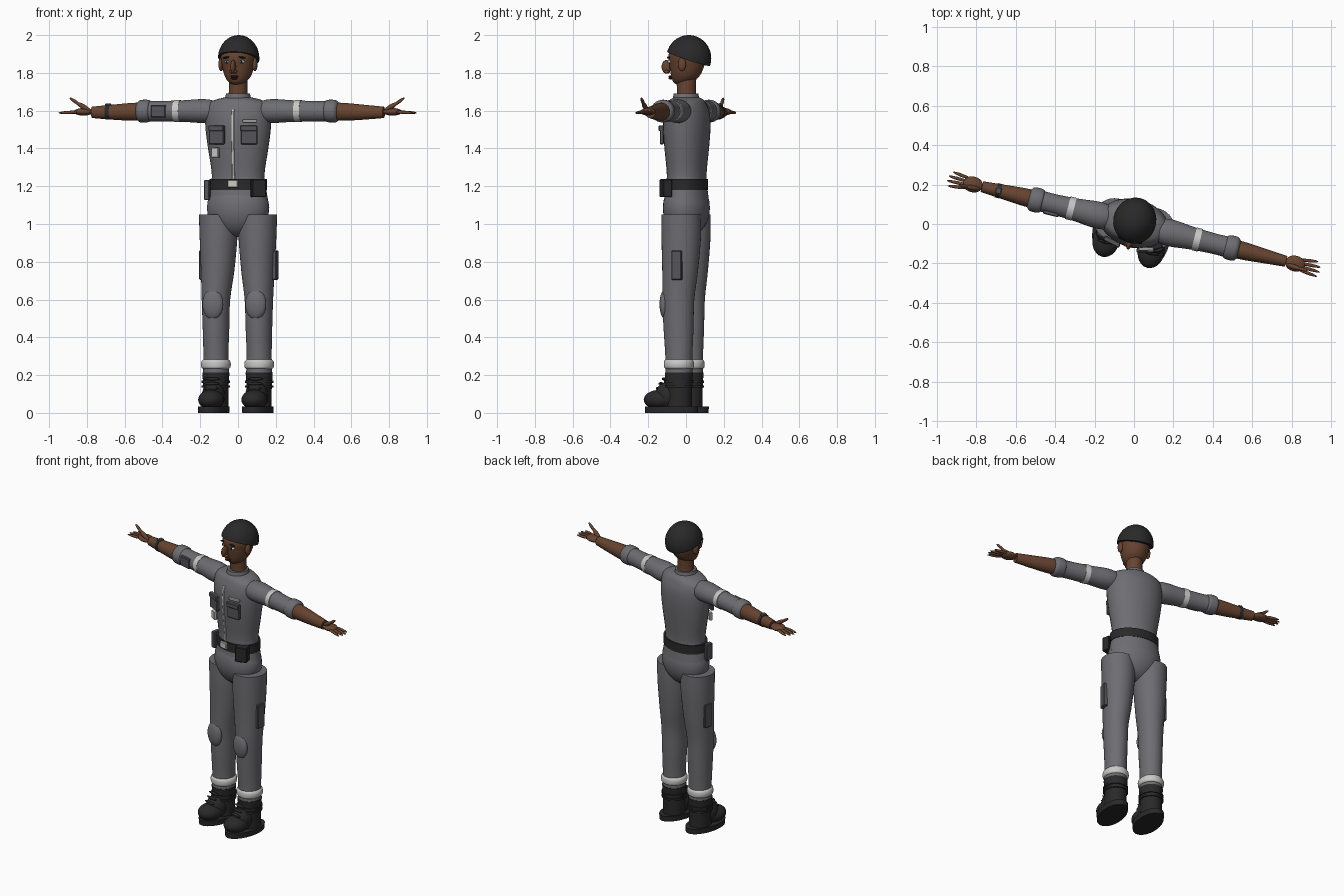
import bpy, bmesh, math
from mathutils import Matrix, Vector

if "Cube" in bpy.data.objects:
    bpy.data.objects.remove(bpy.data.objects["Cube"])

TURN = Matrix.Rotation(math.radians(-13.8), 4, 'Z')  # whole figure is turned slightly


def material(name, r, g, b):
    m = bpy.data.materials.new(name)
    m.use_nodes = True
    m.diffuse_color = (r, g, b, 1)
    bsdf = next(n for n in m.node_tree.nodes if n.type == 'BSDF_PRINCIPLED')
    bsdf.inputs["Base Color"].default_value = (r, g, b, 1)
    return m


GREY = material("uniform grey", .155, .155, .17)
POCKET = material("pocket grey", .09, .09, .1)
SKIN = material("brown skin", .135, .057, .03)
BLACK = material("boot black", .022, .022, .023)
LIGHT = material("reflective light grey", .58, .58, .56)
EYE = material("eye white", .5, .58, .6)
LIP = material("lip brown", .06, .014, .01)
HAIR = material("brow black", .008, .006, .005)


def finish(name, bm, mat, matrix=Matrix(), angle=40):
    bmesh.ops.recalc_face_normals(bm, faces=bm.faces)
    me = bpy.data.meshes.new(name)
    bm.to_mesh(me)
    bm.free()
    me.materials.append(mat)
    ob = bpy.data.objects.new(name, me)
    bpy.context.scene.collection.objects.link(ob)
    ob.matrix_world = TURN @ matrix
    bpy.ops.object.select_all(action='DESELECT')
    ob.select_set(True)
    bpy.context.view_layer.objects.active = ob
    bpy.ops.object.shade_smooth_by_angle(angle=math.radians(angle))
    return ob


def spline(rings, steps):
    """Smoothly fill in extra cross-sections between the given ones."""
    p = [Vector(r) for r in rings]
    out = []
    for i in range(len(p) - 1):
        a, b, c, d = p[max(i - 1, 0)], p[i], p[i + 1], p[min(i + 2, len(p) - 1)]
        for k in range(steps):
            t = k / steps
            out.append(b + (c - a) * (t / 2) + (a * 2 - b * 5 + c * 4 - d) * (t * t / 2)
                       + (b * 3 - a - c * 3 + d) * (t ** 3 / 2))
    return out + [p[-1]]


def loft(name, rings, mat, axis='Z', side=1, steps=4, seg=32):
    """Rings are (position along axis, two centre offsets, two radii)."""
    bm = bmesh.new()
    loops = []
    for t, a, b, ra, rb in spline(rings, steps):
        loop = []
        for k in range(seg):
            w = math.tau * k / seg
            p, q = a + ra * math.cos(w), b + rb * math.sin(w)
            x, y, z = (p, q, t) if axis == 'Z' else (t, p, q)
            loop.append(bm.verts.new((x * side, y, z)))
        loops.append(loop)
    for lo, hi in zip(loops, loops[1:]):
        for k in range(seg):
            n = (k + 1) % seg
            bm.faces.new((lo[k], lo[n], hi[n], hi[k]))
    bm.faces.new(loops[0])
    bm.faces.new(loops[-1])
    return finish(name, bm, mat)


def ball(name, pos, radii, mat, rot=Matrix()):
    bm = bmesh.new()
    bmesh.ops.create_uvsphere(bm, u_segments=24, v_segments=14, radius=1)
    return finish(name, bm, mat, Matrix.Translation(pos) @ rot @ Matrix.Diagonal((*radii, 1)))


def box(name, pos, size, mat, turn=0, bevel=.004):
    bm = bmesh.new()
    bmesh.ops.create_cube(bm, size=1, matrix=Matrix.Diagonal((*size, 1)))
    bmesh.ops.bevel(bm, geom=bm.edges[:], offset=bevel, segments=1, affect='EDGES')
    return finish(name, bm, mat, Matrix.Translation(pos) @ Matrix.Rotation(turn, 4, 'Z'), 25)


def rod(name, start, end, r, mat):
    a, b = Vector(start), Vector(end)
    rot = (b - a).to_track_quat('Z', 'Y').to_matrix().to_4x4()
    return ball(name, (a + b) / 2, (r, r, (b - a).length / 2), mat, rot)


# Torso, collar, pelvis
TORSO = [(1.1, .165, .118), (1.2, .148, .106), (1.27, .142, .103), (1.4, .162, .115), (1.5, .175, .122),
         (1.58, .178, .118), (1.635, .165, .1), (1.66, .115, .085), (1.672, .06, .06)]
loft("torso", [(z, 0, .004, a, b) for z, a, b in TORSO], GREY)
ball("pelvis", (0, .002, 1.085), (.168, .122, .155), GREY)
loft("collar", [(1.645, 0, 0, .072, .073), (1.665, 0, 0, .069, .07), (1.69, 0, 0, .063, .065)], GREY)
loft("zip", [(z, 0, .003 - b, .007, .005) for z, a, b in TORSO[1:6]] + [(1.605, 0, -.107, .007, .005)],
     LIGHT, seg=8)

# Belt with buckle and pouches
loft("belt", [(z, 0, .003, .155, .112) for z in (1.18, 1.237)], BLACK, steps=1)
box("buckle", (0, -.113, 1.213), (.056, .016, .042), LIGHT)
box("left_pouch", (.128, -.078, 1.19), (.075, .05, .095), BLACK, .5)
box("right_pouch", (-.155, -.04, 1.18), (.03, .05, .108), POCKET)

# Chest pockets and badges
for side, label in ((1, "left"), (-1, "right")):
    box(label + "_chest_pocket", (.088 * side, -.11, 1.472), (.088, .02, .1), POCKET, .22 * side)
    box(label + "_pocket_flap", (.088 * side, -.118, 1.507), (.09, .018, .03), POCKET, .22 * side)
box("name_strip", (.09, -.108, 1.545), (.075, .014, .014), LIGHT, .25, .002)
box("radio_badge", (-.097, -.105, 1.378), (.042, .018, .052), LIGHT, -.3, .002)

# Neck and head
loft("neck", [(1.65, 0, .004, .053, .053), (1.71, 0, .002, .049, .05), (1.8, 0, .002, .05, .055)], SKIN)
loft("head", [(1.737, 0, -.022, .02, .025), (1.752, 0, -.018, .046, .05), (1.785, 0, -.003, .07, .076),
              (1.84, 0, .005, .086, .093), (1.9, 0, .008, .092, .1), (1.96, 0, .012, .06, .07)], SKIN)
ball("nose", (0, -.107, 1.832), (.013, .026, .036), SKIN)
for dx in (-.012, .012):
    ball("nostril", (dx, -.103, 1.806), (.009, .014, .009), SKIN)
ball("upper_lip", (0, -.082, 1.781), (.022, .014, .006), LIP)
ball("lower_lip", (0, -.082, 1.771), (.018, .014, .006), LIP)
for side, label in ((1, "left"), (-1, "right")):
    ball(label + "_eye", (.04 * side, -.077, 1.859), (.015, .012, .009), EYE)
    ball(label + "_iris", (.04 * side, -.086, 1.859), (.006, .005, .007), HAIR)
    ball(label + "_brow", (.041 * side, -.083, 1.882), (.022, .009, .005), HAIR,
         Matrix.Rotation(.2 * side, 4, 'Y'))
    ball(label + "_ear", (.092 * side, 0, 1.845), (.014, .022, .036), SKIN)

# Cap: dome cut by a plane that drops toward the back
bm = bmesh.new()
bmesh.ops.create_uvsphere(bm, u_segments=40, v_segments=24, radius=1,
                          matrix=Matrix.Translation((0, .015, 1.877)) @ Matrix.Diagonal((.109, .12, .123, 1)))
bmesh.ops.bisect_plane(bm, geom=bm.verts[:] + bm.edges[:] + bm.faces[:], clear_inner=True,
                       plane_co=(0, .01, 1.876), plane_no=(0, .32, .95))
bmesh.ops.holes_fill(bm, edges=[e for e in bm.edges if e.is_boundary])
finish("cap", bm, BLACK)

for side, label in ((1, "left"), (-1, "right")):
    # Sleeve, cuff and reflective band
    loft(label + "_sleeve", [(.1, 0, 1.595, .04, .04), (.14, 0, 1.597, .062, .058), (.2, 0, 1.598, .068, .063),
                             (.3, 0, 1.598, .058, .057), (.42, 0, 1.597, .052, .054), (.5, 0, 1.597, .054, .054)],
         GREY, 'X', side)
    loft(label + "_cuff", [(.475, 0, 1.598, .048, .048), (.485, 0, 1.598, .06, .058), (.51, 0, 1.598, .063, .06),
                           (.535, 0, 1.597, .06, .058), (.548, 0, 1.597, .045, .045)], GREY, 'X', side)
    loft(label + "_arm_band", [(t, 0, 1.598, .059, .059) for t in (.314, .346)], LIGHT, 'X', side, 1)
    # Forearm and hand
    loft(label + "_forearm", [(.5, 0, 1.595, .046, .048), (.58, 0, 1.594, .045, .047), (.68, 0, 1.592, .037, .04),
                              (.795, 0, 1.591, .028, .03)], SKIN, 'X', side)
    ball(label + "_palm", (.842 * side, 0, 1.594), (.052, .04, .02), SKIN)
    for i, reach in enumerate((.965, .975, .972, .955)):
        v = (i - 1.5) * .02
        rod(label + "_finger", (.855 * side, v * .8, 1.594), (reach * side, v * 1.25, 1.588), .0085, SKIN)
    rod(label + "_thumb_base", (.8 * side, -.015, 1.598), (.875 * side, -.02, 1.642), .013, SKIN)
    rod(label + "_thumb_tip", (.85 * side, -.018, 1.625), (.912 * side, -.02, 1.668), .009, SKIN)

    # Trouser leg with knee pad, reflective band and thigh pocket
    loft(label + "_trouser_leg", [(.195, .118, -.01, .07, .072), (.3, .118, -.01, .066, .072),
                                  (.45, .117, -.012, .07, .08), (.6, .117, -.013, .075, .085),
                                  (.75, .11, -.005, .088, .095), (.93, .106, 0, .1, .105),
                                  (1.05, .107, 0, .103, .105)], GREY, 'Z', side)
    ball(label + "_knee_pad", (.117 * side, -.083, .575), (.057, .03, .08), GREY)
    loft(label + "_ankle_band", [(.232, .118, -.01, .066, .068), (.24, .118, -.01, .076, .078),
                                 (.258, .118, -.01, .079, .08), (.274, .118, -.01, .075, .078),
                                 (.284, .118, -.01, .064, .07)], LIGHT, 'Z', side)
    # Boot: shaft, foot, sole, laces
    loft(label + "_boot_shaft", [(.03, .118, -.01, .066, .07), (.12, .118, -.01, .066, .07),
                                 (.215, .118, -.01, .072, .075)], BLACK, 'Z', side)
    ball(label + "_boot_instep", (.118 * side, -.065, .09), (.061, .075, .075), BLACK)
    ball(label + "_boot_toe", (.118 * side, -.115, .07), (.068, .085, .052), BLACK)
    loft(label + "_sole", [(0, .12, -.05, .077, .142), (.034, .12, -.05, .079, .144)], BLACK, 'Z', side, 1, 48)
    for z, y in ((.13, -.122), (.155, -.108), (.18, -.09)):
        rod(label + "_lace", (.075 * side, y, z), (.161 * side, y, z), .008, BLACK)
    for z in (.14, .165):
        loft(label + "_boot_strap", [(z - .006, .118, -.01, .075, .078), (z + .006, .118, -.01, .075, .078)],
             BLACK, 'Z', side, 1)

# Side pockets, sleeve pocket, watch
box("left_thigh_pocket", (.193, 0, .782), (.042, .055, .155), POCKET)
box("right_thigh_pocket", (-.191, 0, .782), (.03, .055, .155), POCKET)
box("sleeve_pocket", (-.422, -.046, 1.597), (.08, .026, .064), POCKET)
loft("watch_strap", [(t, 0, 1.592, .037, .04) for t in (.697, .719)], BLACK, 'X', -1, 1)
box("watch_face", (-.708, 0, 1.63), (.03, .034, .014), POCKET)
